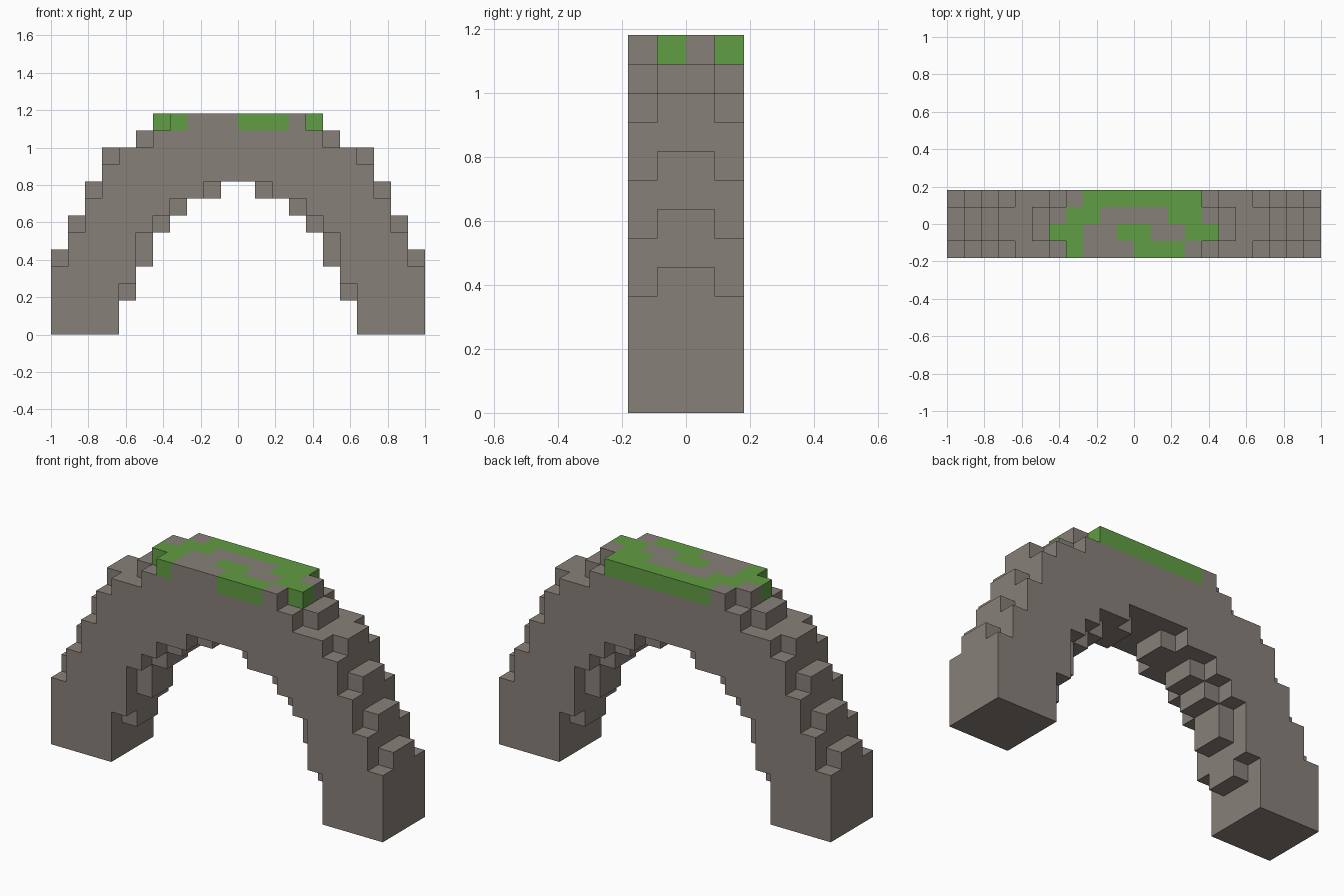
import bpy, bmesh, math
from mathutils import Vector

cube = bpy.data.objects.get("Cube")
if cube:
    bpy.data.objects.remove(cube, do_unlink=True)

U = 1 / 11              # block size
NX, NY, NZ = 22, 4, 13  # blocks along x, y, z


def make_material(name, rgb):
    m = bpy.data.materials.new(name)
    m.diffuse_color = (*rgb, 1)
    m.use_nodes = True
    bsdf = next(n for n in m.node_tree.nodes if n.type == "BSDF_PRINCIPLED")
    bsdf.inputs["Base Color"].default_value = (*rgb, 1)
    bsdf.inputs["Roughness"].default_value = 0.9
    return m


stone = make_material("grey_stone", (0.242, 0.216, 0.191))
moss = make_material("green_moss", (0.120, 0.337, 0.056))

# Bottom and top of each block column, from the foot to the middle of the arch
CORE_BOTTOM = [0, 0, 0, 0, 2, 4, 6, 7, 8, 8, 9]
CORE_TOP = [5, 7, 9, 11, 11, 12, 13, 13, 13, 13, 13]
SIDE_BOTTOM = [0, 0, 0, 0, 3, 6, 7, 8, 8, 9, 9]
SIDE_TOP = [4, 6, 8, 10, 11, 11, 12, 13, 13, 13, 13]

# Mossy blocks of the top layer: row in y -> first and last column of each run
MOSS_RUNS = {0: [(7, 7), (11, 13)],
             1: [(6, 7), (10, 11), (14, 15)],
             2: [(7, 8), (13, 14)],
             3: [(8, 14)]}


def is_moss(i, j, k):
    return k == NZ - 1 and any(a <= i <= b for a, b in MOSS_RUNS[j])


# Fill the mirrored arch with blocks
blocks = set()
for i in range(NX):
    c = min(i, NX - 1 - i)
    for j in range(NY):
        core = j in (1, 2)
        low = (CORE_BOTTOM if core else SIDE_BOTTOM)[c]
        high = (CORE_TOP if core else SIDE_TOP)[c]
        blocks.update((i, j, k) for k in range(low, high))

# Make a face wherever a block meets open air
bm = bmesh.new()
corners = {}


def corner(p):
    key = tuple(round(v) for v in p)
    if key not in corners:
        corners[key] = bm.verts.new(((key[0] - NX / 2) * U,
                                     (key[1] - NY / 2) * U, key[2] * U))
    return corners[key]


for block in sorted(blocks):
    centre = Vector(block) + Vector((0.5, 0.5, 0.5))
    for axis in range(3):
        for sign in (-1, 1):
            n = Vector((0, 0, 0))
            n[axis] = sign
            if tuple(round(v) for v in Vector(block) + n) in blocks:
                continue
            a = Vector((0, 0, 0))
            a[(axis + 1) % 3] = 0.5
            b = n.cross(a)
            mid = centre + n * 0.5
            face = bm.faces.new([corner(mid + o) for o in
                                 (-a - b, a - b, a + b, -a + b)])
            face.material_index = int(is_moss(*block))

# Merge flat neighbouring faces of the same colour
bmesh.ops.dissolve_limit(bm, angle_limit=math.radians(1), verts=bm.verts[:],
                         edges=bm.edges[:], delimit={"MATERIAL"})

mesh = bpy.data.meshes.new("stone_arch")
bm.to_mesh(mesh)
bm.free()
mesh.materials.append(stone)
mesh.materials.append(moss)
arch = bpy.data.objects.new("stone_arch", mesh)
bpy.context.collection.objects.link(arch)
